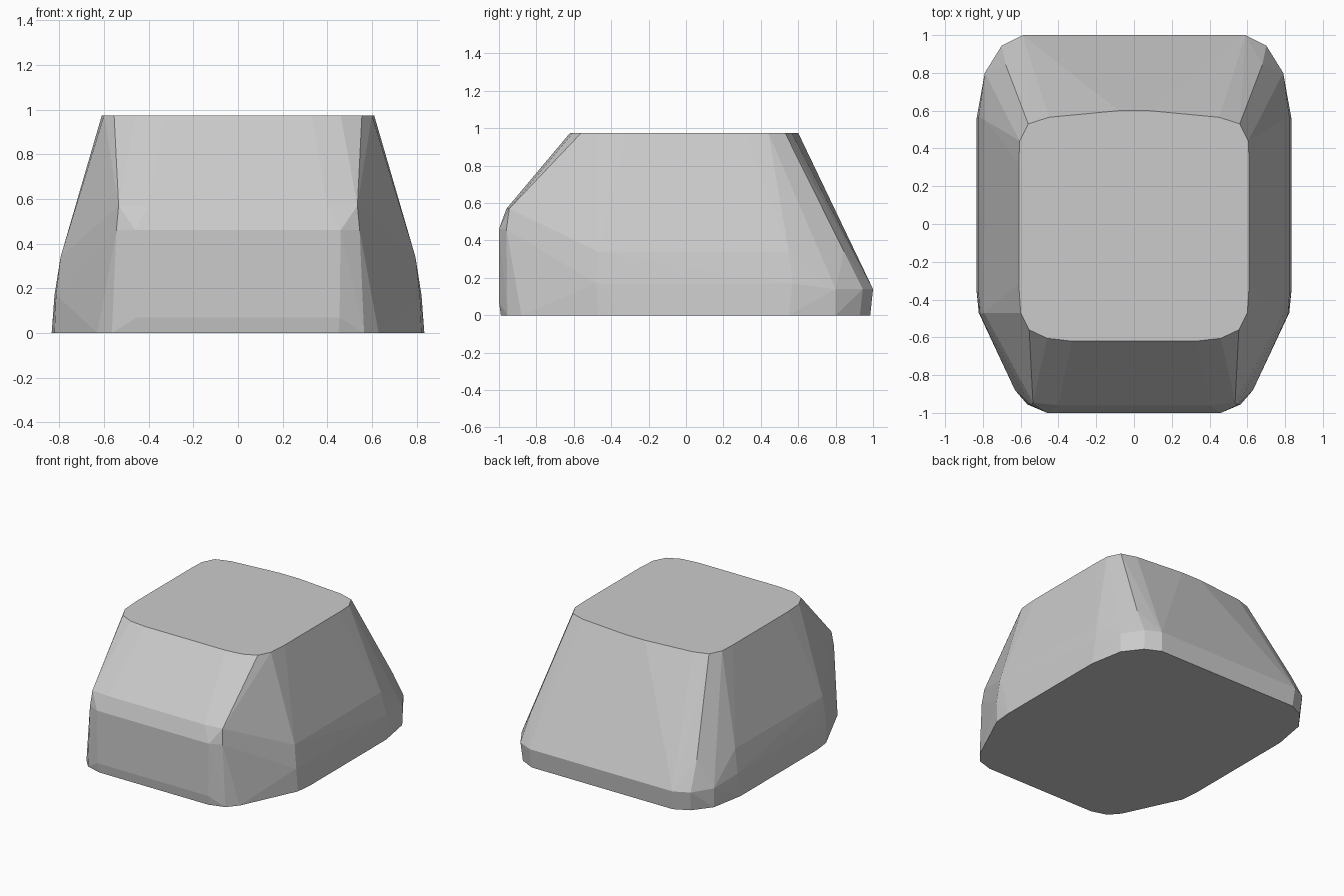
import bpy
import bmesh

cube = bpy.data.objects.get("Cube")
if cube:
    bpy.data.objects.remove(cube, do_unlink=True)

stone = bpy.data.materials.new("stone_grey")
stone.use_nodes = True
grey = (0.6, 0.6, 0.6, 1)
stone.diffuse_color = grey
stone.node_tree.nodes["Principled BSDF"].inputs["Base Color"].default_value = grey

# Half outlines (x, y) of each level, running from back to front
top = [(0.08, 0.6), (0.45, 0.565), (0.56, 0.53), (0.605, 0.44), (0.61, 0.32),
       (0.61, -0.32), (0.6, -0.47), (0.555, -0.56), (0.46, -0.605), (0.33, -0.62)]
shoulder = [(0.68, 0.845), (0.79, 0.55), (0.795, -0.47)]
skirt = [(0.59, 1), (0.7, 0.945), (0.79, 0.8), (0.822, 0.57), (0.822, -0.38), (0.815, -0.48)]
base = [(0.58, 0.985), (0.69, 0.93), (0.79, 0.8), (0.835, 0.55), (0.835, -0.34),
        (0.822, -0.47), (0.63, -0.88), (0.565, -0.955), (0.45, -0.99)]
nose = [(0.46, -1), (0.545, -0.96)]
brow = [(0.535, -0.945), (0.4, -0.96)]
levels = [(0.975, top), (0.57, brow), (0.46, nose), (0.34, shoulder), (0.17, skirt[3:]),
          (0.14, skirt[:3]), (0.07, [(0.455, -1)]), (0, base)]

# Faceted body wrapped around the mirrored outlines
bm = bmesh.new()
for z, outline in levels:
    for x, y in outline:
        for side in (-1, 1):
            bm.verts.new((side * x, y, z))
hull = bmesh.ops.convex_hull(bm, input=bm.verts)
spare = {v for v in hull["geom_interior"] + hull["geom_unused"]
         if isinstance(v, bmesh.types.BMVert)}
bmesh.ops.delete(bm, geom=list(spare), context="VERTS")
bmesh.ops.dissolve_limit(bm, angle_limit=0.01, verts=bm.verts, edges=bm.edges)
bmesh.ops.recalc_face_normals(bm, faces=bm.faces)
mesh = bpy.data.meshes.new("stone_block")
bm.to_mesh(mesh)
bm.free()
mesh.materials.append(stone)
block = bpy.data.objects.new("stone_block", mesh)
bpy.context.collection.objects.link(block)
